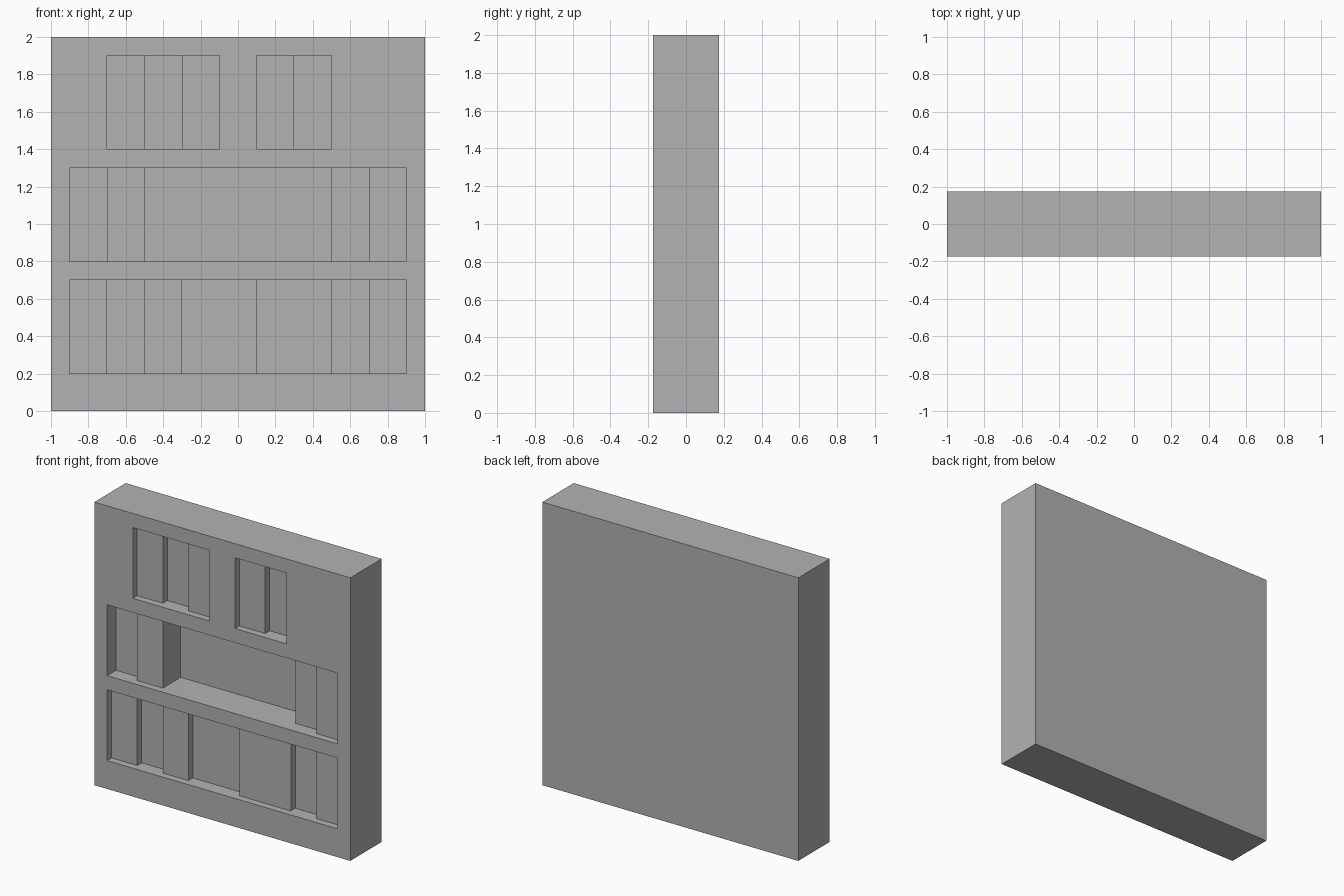
import bpy
import bmesh

if "Cube" in bpy.data.objects:
    bpy.data.objects.remove(bpy.data.objects["Cube"], do_unlink=True)

WIDTH, DEPTH, HEIGHT = 2.0, 0.35, 2.0
FRONT = -DEPTH / 2
BAY_HEIGHT = 0.5
SHALLOW, MEDIUM, DEEP = 0.05, 0.1, 0.25

grey = bpy.data.materials.new("plain grey")
grey.use_nodes = True
colour = (0.448, 0.448, 0.448, 1)
grey.diffuse_color = colour
grey.node_tree.nodes["Principled BSDF"].inputs["Base Color"].default_value = colour


def prism(name, outline, z0, z1):
    """Extrude a plan outline of (x, y) points from z0 up to z1."""
    bm = bmesh.new()
    base = bm.faces.new([bm.verts.new((x, y, z0)) for x, y in outline])
    top = bmesh.ops.extrude_face_region(bm, geom=[base])["geom"]
    verts = [v for v in top if isinstance(v, bmesh.types.BMVert)]
    bmesh.ops.translate(bm, verts=verts, vec=(0, 0, z1 - z0))
    bmesh.ops.recalc_face_normals(bm, faces=bm.faces)
    mesh = bpy.data.meshes.new(name)
    bm.to_mesh(mesh)
    bm.free()
    mesh.materials.append(grey)
    obj = bpy.data.objects.new(name, mesh)
    bpy.context.collection.objects.link(obj)
    return obj


# Solid bookcase block
w, d = WIDTH / 2, DEPTH / 2
bookcase = prism("bookcase", [(-w, -d), (w, -d), (w, d), (-w, d)], 0, HEIGHT)

# Bays: floor height, left edge, then (width, recess depth) of each book group
bays = [
    (1.4, -0.7, [(0.2, SHALLOW), (0.2, MEDIUM), (0.2, SHALLOW)]),
    (1.4, 0.1, [(0.2, SHALLOW), (0.2, MEDIUM)]),
    (0.8, -0.9, [(0.2, MEDIUM), (0.2, SHALLOW), (1.0, DEEP),
                 (0.2, MEDIUM), (0.2, SHALLOW)]),
    (0.2, -0.9, [(0.2, SHALLOW), (0.2, MEDIUM), (0.2, SHALLOW), (0.4, MEDIUM),
                 (0.4, SHALLOW), (0.2, MEDIUM), (0.2, SHALLOW)]),
]

# Carve each bay with one stepped cutter, so the book fronts stay in relief
for floor, left, groups in bays:
    x = left
    outline = [(x, FRONT - 0.1)]
    for width, recess in groups:
        outline += [(x, FRONT + recess), (x + width, FRONT + recess)]
        x += width
    outline.append((x, FRONT - 0.1))
    cutter = prism("bay_cutter", outline, floor, floor + BAY_HEIGHT)
    cutter.hide_render = True
    cut = bookcase.modifiers.new("bay", "BOOLEAN")
    cut.operation = "DIFFERENCE"
    cut.solver = "EXACT"
    cut.object = cutter
    bpy.context.view_layer.objects.active = bookcase
    bpy.ops.object.modifier_apply(modifier=cut.name)
    bpy.data.objects.remove(cutter, do_unlink=True)
